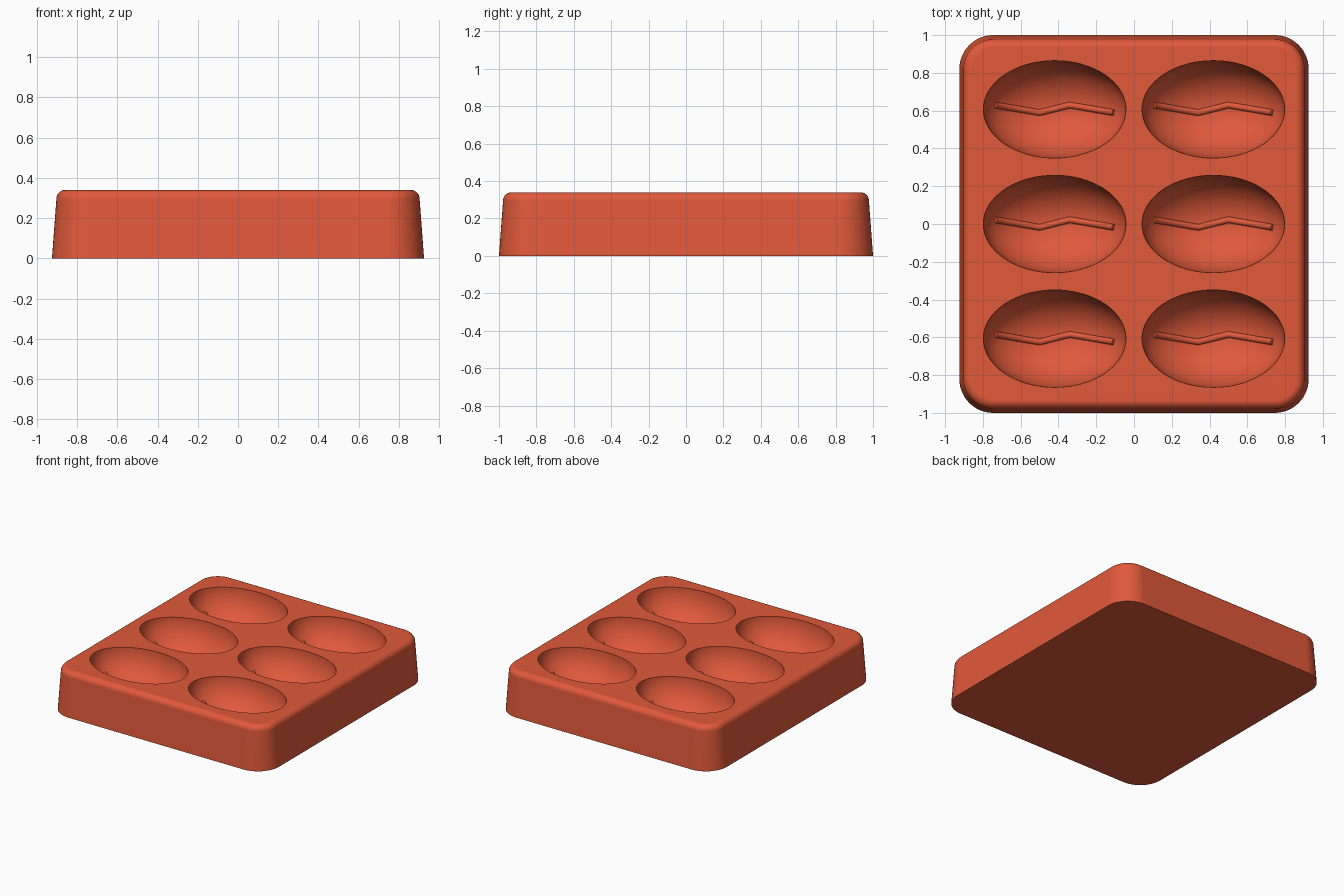
import bpy, bmesh, math
from mathutils import Matrix, Vector

default = bpy.data.objects.get("Cube")
if default:
    bpy.data.objects.remove(default, do_unlink=True)

HEIGHT = 0.34
FILLET = 0.045
BOWL = Vector((0.378, 0.258, 0.27))
CENTRES = [(x, y) for x in (-0.42, 0.42) for y in (-0.607, 0, 0.607)]

red = bpy.data.materials.new("terracotta red")
red.use_nodes = True
colour = (0.75, 0.1, 0.042, 1)
red.diffuse_color = colour
red.node_tree.nodes["Principled BSDF"].inputs["Base Color"].default_value = colour


def add_object(name, data):
    obj = bpy.data.objects.new(name, data)
    bpy.context.collection.objects.link(obj)
    data.materials.append(red)
    return obj


def activate(obj):
    bpy.ops.object.select_all(action='DESELECT')
    obj.select_set(True)
    bpy.context.view_layer.objects.active = obj


def ring(bm, inset, z, steps=12):
    """Rounded rectangle of the tray outline, moved inward by inset."""
    radius = 0.18 - inset
    verts = []
    for i, (sx, sy) in enumerate(((1, 1), (-1, 1), (-1, -1), (1, -1))):
        for k in range(steps + 1):
            a = (i + k / steps) * math.pi / 2
            verts.append(bm.verts.new((sx * 0.745 + radius * math.cos(a),
                                       sy * 0.82 + radius * math.sin(a), z)))
    return verts


# Tray body: tapered wall and rounded top edge
profile = [(0, 0)]
for k in range(9):
    a = k / 8 * math.pi / 2
    profile.append((0.022 + FILLET * (1 - math.cos(a)),
                    HEIGHT - FILLET + FILLET * math.sin(a)))
bm = bmesh.new()
rings = [ring(bm, *p) for p in profile]
for low, high in zip(rings, rings[1:]):
    n = len(low)
    for i in range(n):
        j = (i + 1) % n
        bm.faces.new((low[i], low[j], high[j], high[i]))
bm.faces.new(rings[0][::-1])
bm.faces.new(rings[-1])
bmesh.ops.recalc_face_normals(bm, faces=bm.faces)
mesh = bpy.data.meshes.new("tray_body")
bm.to_mesh(mesh)
bm.free()
tray = add_object("tray_body", mesh)

# Six ellipsoid cavities
bm = bmesh.new()
for x, y in CENTRES:
    place = Matrix.Translation((x, y, HEIGHT)) @ Matrix.Diagonal((*BOWL, 1))
    # Odd ring count keeps vertices off the top plane
    bmesh.ops.create_uvsphere(bm, u_segments=64, v_segments=33, radius=1, matrix=place)
mesh = bpy.data.meshes.new("cavity_cutter")
bm.to_mesh(mesh)
bm.free()
cutter = add_object("cavity_cutter", mesh)
cutter.hide_render = True

activate(tray)
cut = tray.modifiers.new("cavities", 'BOOLEAN')
cut.operation = 'DIFFERENCE'
cut.solver = 'EXACT'
cut.object = cutter
bpy.ops.object.modifier_apply(modifier=cut.name)
bpy.data.objects.remove(cutter, do_unlink=True)
bpy.ops.object.shade_smooth_by_angle(angle=math.radians(35))
weighted = tray.modifiers.new("even_shading", 'WEIGHTED_NORMAL')
weighted.keep_sharp = True

# Zigzag ridge lying along the floor of each cavity
ZIGZAG = [(-0.315, 0.022), (-0.08, -0.018), (0.08, 0.022), (0.315, -0.018)]
path = []
for (x0, y0), (x1, y1) in zip(ZIGZAG, ZIGZAG[1:]):
    path += [(x0 + (x1 - x0) * k / 10, y0 + (y1 - y0) * k / 10) for k in range(10)]
path.append(ZIGZAG[-1])

for number, (cx, cy) in enumerate(CENTRES, 1):
    curve = bpy.data.curves.new(f"cavity_ridge_{number}", 'CURVE')
    curve.dimensions = '3D'
    curve.bevel_depth = 0.017
    curve.bevel_resolution = 3
    curve.use_fill_caps = True
    spline = curve.splines.new('POLY')
    spline.points.add(len(path) - 1)
    for point, (x, y) in zip(spline.points, path):
        drop = BOWL.z * math.sqrt(1 - (x / BOWL.x) ** 2 - (y / BOWL.y) ** 2)
        point.co = (cx + x, cy + y, HEIGHT - drop, 1)
    ridge = add_object(f"cavity_ridge_{number}", curve)
    activate(ridge)
    bpy.ops.object.convert(target='MESH')
    bpy.ops.object.shade_smooth_by_angle(angle=math.radians(50))
